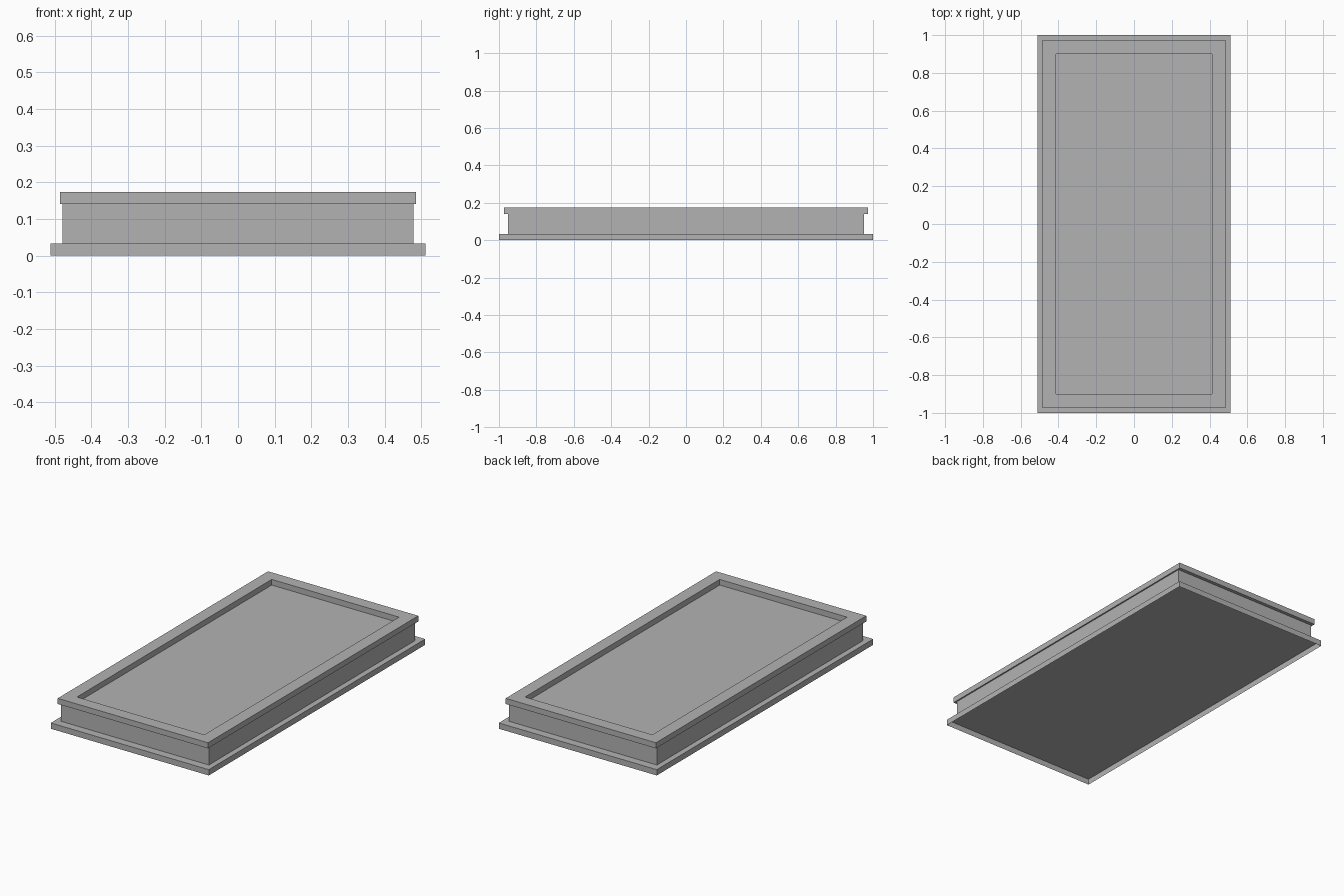
import bpy, bmesh

if "Cube" in bpy.data.objects:
    bpy.data.objects.remove(bpy.data.objects["Cube"])

grey = bpy.data.materials.new("plain grey")
grey.diffuse_color = (0.45, 0.45, 0.45, 1)
grey.use_nodes = True
grey.node_tree.nodes["Principled BSDF"].inputs["Base Color"].default_value = grey.diffuse_color

BASE = (0.511, 1.0)
BODY = (0.478, 0.952)
RIM = (0.486, 0.972)
OPENING = (0.412, 0.9)
Z_BASE, Z_BODY, Z_TOP = 0.034, 0.141, 0.174


def stack(name, loops, cap_bottom=False, cap_top=False):
    """Skin a series of centred rectangles (half size, height)."""
    bm = bmesh.new()
    rings = []
    for (hx, hy), z in loops:
        corners = ((-hx, -hy), (hx, -hy), (hx, hy), (-hx, hy))
        rings.append([bm.verts.new((x, y, z)) for x, y in corners])
    for a, b in zip(rings, rings[1:]):
        for i in range(4):
            j = (i + 1) % 4
            bm.faces.new((a[i], a[j], b[j], b[i]))
    if cap_bottom:
        bm.faces.new(rings[0][::-1])
    if cap_top:
        bm.faces.new(rings[-1])
    mesh = bpy.data.meshes.new(name)
    bm.to_mesh(mesh)
    bm.free()
    mesh.materials.append(grey)
    obj = bpy.data.objects.new(name, mesh)
    bpy.context.collection.objects.link(obj)


# Base skirt: outer wall and ledge, hollow underneath
stack("base_skirt", [(BASE, 0), (BASE, Z_BASE), (BODY, Z_BASE)])

# Body: closed slab whose top is the recessed panel
stack("body", [(BODY, Z_BASE), (BODY, Z_BODY)], True, True)

# Top rim: raised frame overhanging the body
stack("top_rim", [(BODY, Z_BODY), (RIM, Z_BODY), (RIM, Z_TOP),
                  (OPENING, Z_TOP), (OPENING, Z_BODY)])
